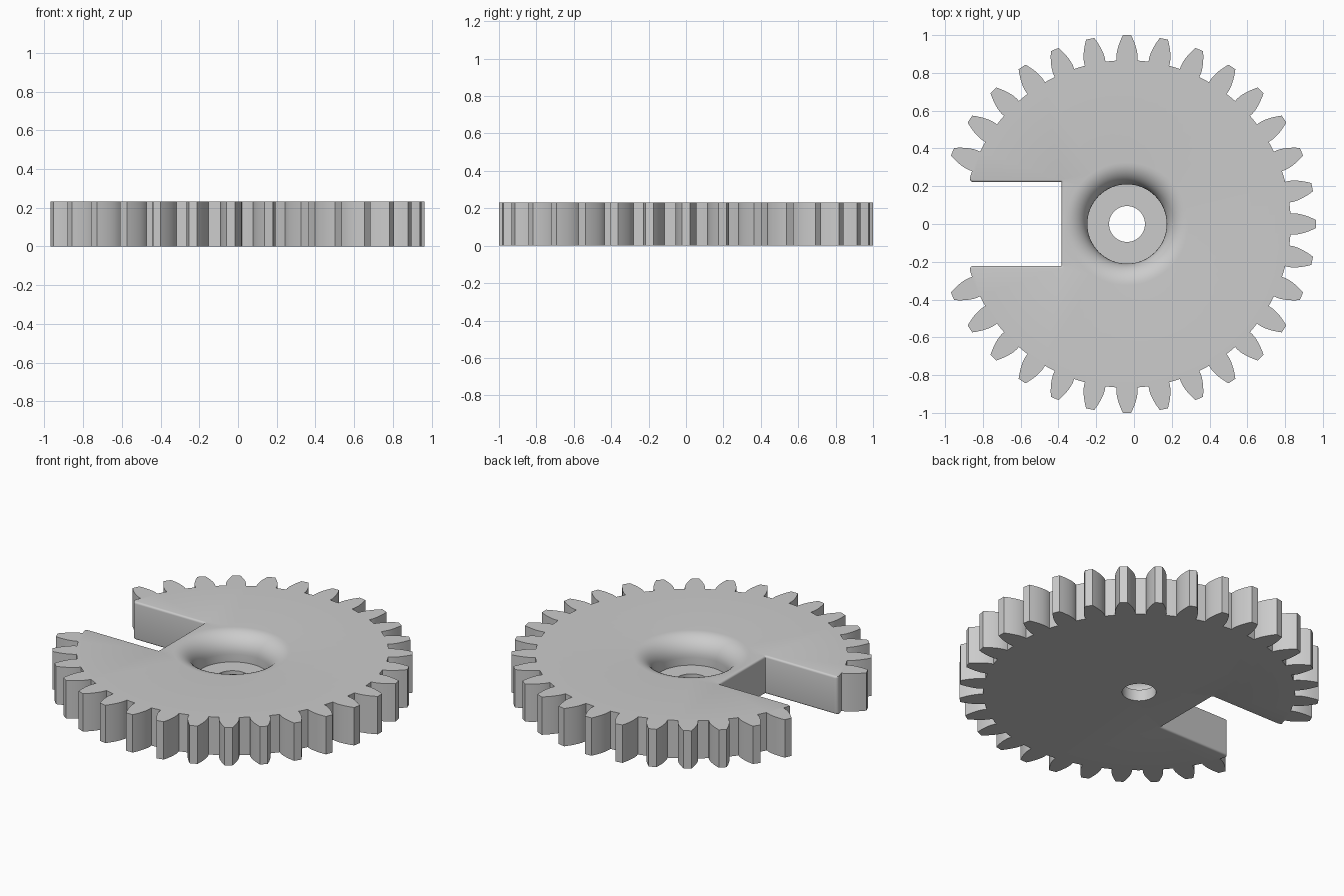
import bpy
import bmesh
from math import sin, cos, pi, acos, tan, sqrt, radians

cube = bpy.data.objects.get("Cube")
if cube:
    bpy.data.objects.remove(cube, do_unlink=True)

# Gear dimensions
CX, HEIGHT = -0.037, 0.232
TEETH, TIP, ROOT = 32, 1.0, 0.867
PITCH = TEETH / (TEETH + 2)
BASE = PITCH * cos(radians(20))
SLOT_X, SLOT_Y, EDGE, MOUTH = -0.346, 0.222, 0.012, 0.02
HUB, BORE, FILLET, FLOOR_Z = 0.21, 0.095, 0.115, 0.07


def involute(a):
    return tan(a) - a


def polar(r, a):
    return r * cos(a), r * sin(a)


def tooth(mid):
    """Involute tooth outline around the angle mid."""
    side = [(ROOT, pi / 2 / TEETH + involute(radians(20)))]
    for i in range(7):
        r = BASE + (TIP - BASE) * i / 6
        half = pi / 2 / TEETH + involute(radians(20)) - involute(acos(min(1, BASE / r)))
        side.append((r, half))
    return ([polar(r, mid - h) for r, h in side]
            + [polar(r, mid + h) for r, h in reversed(side)])


def slot_side(d):
    """Upper half of the slot, from mouth to inner corner, widened by d."""
    y = SLOT_Y + MOUTH
    x = -sqrt(ROOT ** 2 - y ** 2) + MOUTH
    quarter = [i * pi / 10 for i in range(6)]
    mouth = [(x - MOUTH * cos(a), y - (MOUTH + 0.0 - d) * sin(a)) for a in quarter]
    rho = d + 0.004
    corner = [(SLOT_X - 0.004 + rho * sin(a), SLOT_Y - 0.004 + rho * cos(a))
              for a in quarter]
    return mouth + corner


def outline(d):
    pts = []
    for k in range(-14, 15):
        mid = k * 2 * pi / TEETH
        pts += tooth(mid)
        if k < 14:
            pts.append(polar(ROOT, mid + pi / TEETH))
    upper = slot_side(d)
    return pts + upper + [(x, -y) for x, y in reversed(upper)]


def ring(r, n=64):
    return [polar(r, i * 2 * pi / n) for i in range(n)]


def add_loop(bm, pts, z):
    return [bm.verts.new((x + CX, y, z)) for x, y in pts]


def bridge(bm, a, b):
    n = len(a)
    for i in range(n):
        j = (i + 1) % n
        bm.faces.new((a[i], a[j], b[j], b[i]))


def cap(bm, outer, inner):
    edges = [bm.edges.get((lp[i - 1], lp[i])) for lp in (outer, inner) for i in range(len(lp))]
    bmesh.ops.triangle_fill(bm, use_beauty=True, edges=edges)


bm = bmesh.new()

# Toothed rim and slot walls, with rounded slot edges
steps = [i * pi / 8 for i in range(5)]
levels = [(EDGE * (1 - sin(a)), EDGE * (1 - cos(a))) for a in steps]
levels += [(d, HEIGHT - z) for d, z in reversed(levels)]
rim = [add_loop(bm, outline(d), z) for d, z in levels]
for a, b in zip(rim, rim[1:]):
    bridge(bm, a, b)

# Rounded hub recess and bore
recess = [(HUB + FILLET * (1 - sin(a)), HEIGHT - FILLET * (1 - cos(a)))
          for a in [i * pi / 20 for i in range(11)]]
recess += [(HUB, FLOOR_Z), (BORE, FLOOR_Z), (BORE, 0)]
hub = [add_loop(bm, ring(r), z) for r, z in recess]
for a, b in zip(hub, hub[1:]):
    bridge(bm, a, b)

# Flat top and bottom
cap(bm, rim[-1], hub[0])
cap(bm, rim[0], hub[-1])
bmesh.ops.recalc_face_normals(bm, faces=bm.faces)

mesh = bpy.data.meshes.new("gear_wheel")
bm.to_mesh(mesh)
bm.free()
gear = bpy.data.objects.new("gear_wheel", mesh)
bpy.context.collection.objects.link(gear)

# Plain grey
grey = bpy.data.materials.new("plain_grey")
grey.use_nodes = True
color = (0.6, 0.6, 0.6, 1)
grey.diffuse_color = color
grey.node_tree.nodes["Principled BSDF"].inputs["Base Color"].default_value = color
mesh.materials.append(grey)

bpy.context.view_layer.objects.active = gear
gear.select_set(True)
bpy.ops.object.shade_smooth_by_angle(angle=radians(30))
